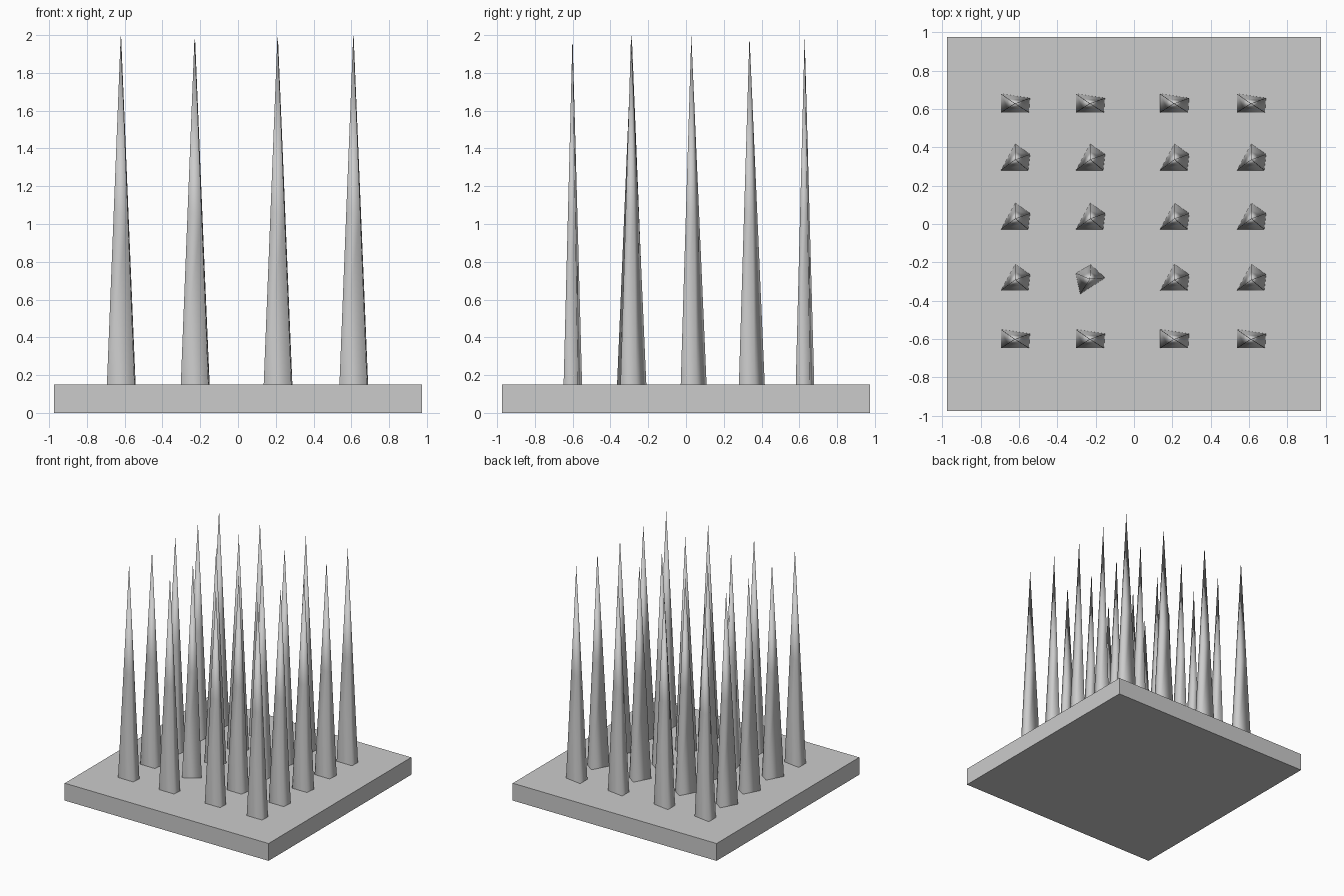
import bpy, bmesh

if "Cube" in bpy.data.objects:
    bpy.data.objects.remove(bpy.data.objects["Cube"])

BASE_Z, TIP_Z = 0.15, 2.0

# Square base plate
bpy.ops.mesh.primitive_cube_add(size=1, location=(0, 0, BASE_Z / 2))
plate = bpy.context.object
plate.name = "base_plate"
plate.scale = (1.95, 1.95, BASE_Z)
bpy.ops.object.transform_apply(location=False, rotation=False, scale=True)

# Spike footprints, measured from their lower left corner; last point is the tip
WIDE = [(0, 0), (0.146, 0), (0.151, 0.076), (0, 0.098)], (0.073, 0.047)
KITE = [(0, 0), (0.142, 0), (0.152, 0.084), (0.075, 0.137)], (0.075, 0.056)
TURNED = [(0.022, -0.018), (0.153, 0.066), (0.078, 0.135), (0, 0.09)], (0.073, 0.06)


def spike(name, shape, x, y):
    """Tapered four-sided spike with a loop at mid height."""
    foot, tip = shape
    bm = bmesh.new()
    rings = []
    for t in (0, 0.49):
        z = BASE_Z + (TIP_Z - BASE_Z) * t
        rings.append([bm.verts.new((x + px + (tip[0] - px) * t,
                                    y + py + (tip[1] - py) * t, z))
                      for px, py in foot])
    apex = bm.verts.new((x + tip[0], y + tip[1], TIP_Z))
    low, mid = rings
    bm.faces.new(low[::-1])
    for i in range(4):
        j = (i + 1) % 4
        bm.faces.new((low[i], low[j], mid[j], mid[i])).smooth = True
        bm.faces.new((mid[i], mid[j], apex)).smooth = True
    for e in low:
        for edge in e.link_edges:
            if all(v in low for v in edge.verts):
                edge.smooth = False
    mesh = bpy.data.meshes.new(name)
    bm.to_mesh(mesh)
    bm.free()
    bpy.context.collection.objects.link(bpy.data.objects.new(name, mesh))


# Grid of spikes: outer rows are wide, inner rows are kites, one is turned
columns = [-0.694, -0.303, 0.136, 0.537]
rows = [(-0.648, WIDE), (-0.347, KITE), (-0.028, KITE), (0.28, KITE), (0.581, WIDE)]
for r, (y, shape) in enumerate(rows):
    for c, x in enumerate(columns):
        odd = (r, c) == (1, 1)
        spike(f"spike_{r}_{c}", TURNED if odd else shape, x, y)
